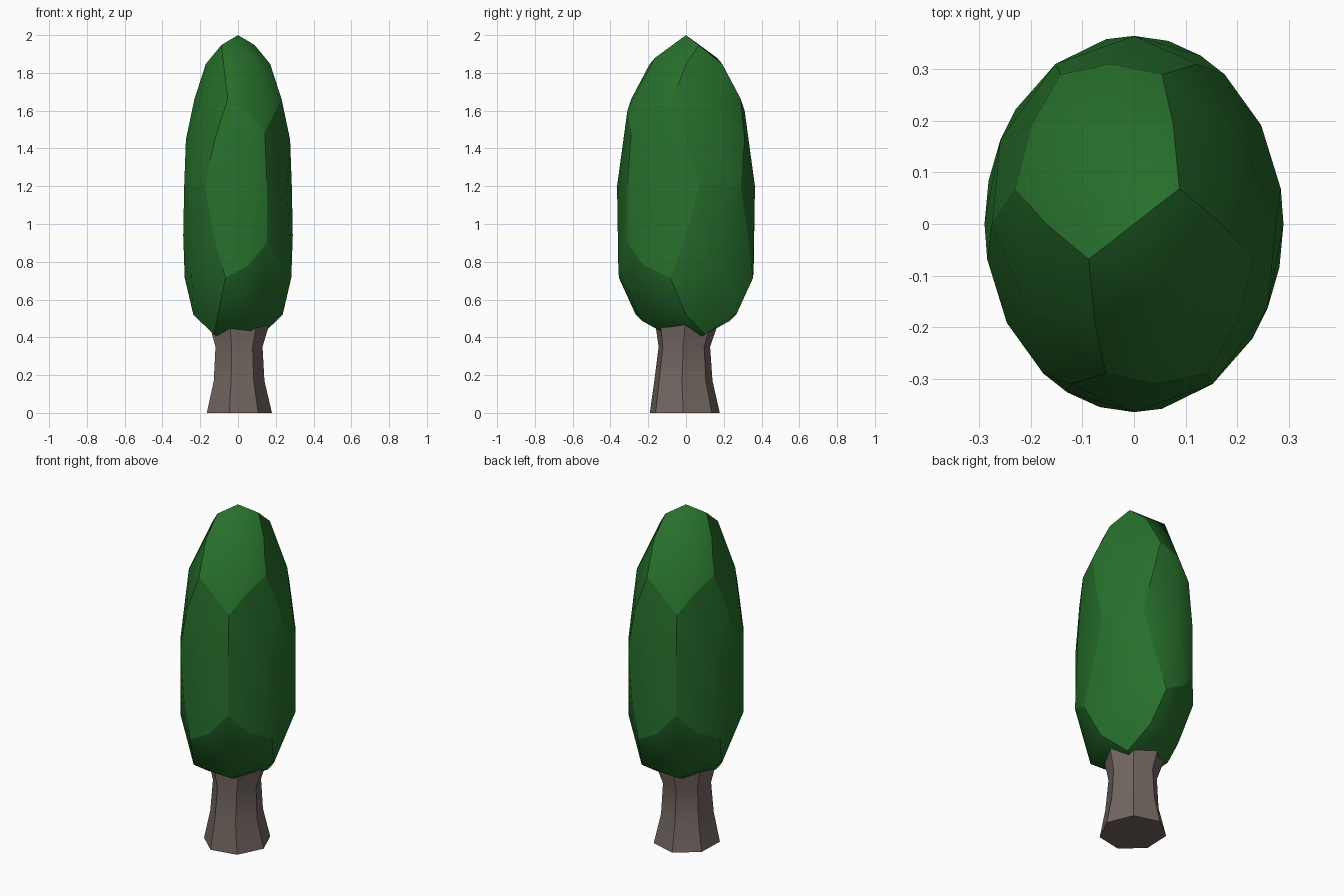
import bpy, bmesh, math
from mathutils import Vector, Matrix

if "Cube" in bpy.data.objects:
    bpy.data.objects.remove(bpy.data.objects["Cube"])


def add_object(name, bm, color):
    bmesh.ops.recalc_face_normals(bm, faces=bm.faces[:])
    mesh = bpy.data.meshes.new(name)
    bm.to_mesh(mesh)
    bm.free()
    ob = bpy.data.objects.new(name, mesh)
    bpy.context.collection.objects.link(ob)
    mat = bpy.data.materials.new(name + "_colour")
    mat.diffuse_color = color
    mat.use_nodes = True
    mat.node_tree.nodes["Principled BSDF"].inputs["Base Color"].default_value = mat.diffuse_color
    mesh.materials.append(mat)
    return ob


# Icosahedron cage: its dual pentagons become the leaf facets
PHI = (1 + math.sqrt(5)) / 2
cage = bmesh.new()
turn = Matrix.Rotation(math.atan(1 / PHI) - math.pi / 2, 3, 'Z')
for a in (-1, 1):
    for b in (-PHI, PHI):
        for p in ((a, 0, b), (b, a, 0), (0, b, a)):
            cage.verts.new((turn @ Vector(p)).normalized())
bmesh.ops.convex_hull(cage, input=cage.verts[:])


def crown_shape(p):
    """Stretch the unit sphere, swelling the lower half."""
    p = p.normalized()
    r = math.hypot(p.x, p.y)
    f = 1.0
    if p.z < -1e-4:
        f = min(1 + 0.5 * abs(p.z) ** 1.2, max(1.0, 1 / max(r, 1e-4)))
    h = 0.8 if p.z > 0 else 0.84
    return Vector((p.x * 0.29 * f, p.y * 0.365 * f, 1.2 + h * p.z))


# Crown: each pentagon bulges smoothly, its rim stays sharp
bm = bmesh.new()
cache = {}


def vert(p):
    key = tuple(round(c, 3) + 0.0 for c in p.normalized())
    if key not in cache:
        cache[key] = bm.verts.new(crown_shape(p))
    return cache[key]


for face in cage.faces:
    c = face.calc_center_median()
    for e in face.edges:
        a, b = e.verts
        m = (a.co + b.co) / 2
        for corner in (a, b):
            bm.faces.new((vert(corner.co), vert(m), vert(c))).smooth = True
        bm.edges.get((vert(m), vert(c))).smooth = False
cage.free()
add_object("crown", bm, (0.02, 0.16, 0.025, 1))

# Trunk: seven-sided, waisted, flaring into the crown
SIDES = 7
bm = bmesh.new()
rings = []
for z, rx, ry, cy in ((0, 0.18, 0.19, -0.008), (0.17, 0.14, 0.158, -0.015),
                      (0.35, 0.13, 0.14, -0.01), (0.45, 0.16, 0.165, 0),
                      (0.56, 0.17, 0.17, 0)):
    angles = [math.radians(255) + math.tau * i / SIDES for i in range(SIDES)]
    rings.append([bm.verts.new((rx * math.cos(t), cy + ry * math.sin(t), z)) for t in angles])
for lo, hi in zip(rings, rings[1:]):
    for i in range(SIDES):
        j = (i + 1) % SIDES
        bm.faces.new((lo[i], lo[j], hi[j], hi[i]))
bm.faces.new(rings[0][::-1])
bm.faces.new(rings[-1])
trunk = add_object("trunk", bm, (0.17, 0.135, 0.12, 1))
bpy.context.view_layer.objects.active = trunk
trunk.select_set(True)
bpy.ops.object.shade_smooth_by_angle(angle=math.radians(30))
